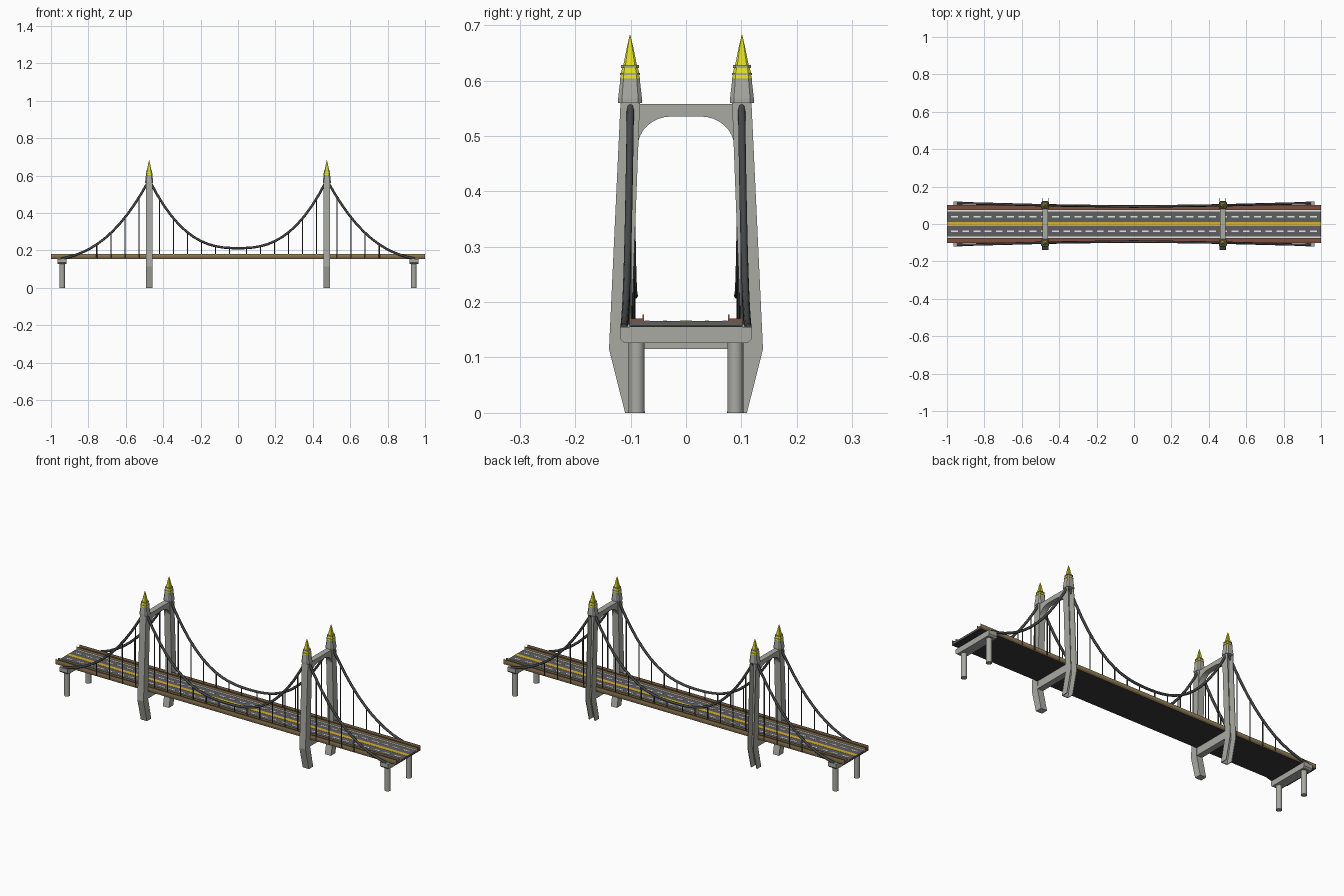
import bpy, bmesh, math

if "Cube" in bpy.data.objects:
    bpy.data.objects.remove(bpy.data.objects["Cube"])

def material(name, rgb):
    m = bpy.data.materials.new(name)
    m.diffuse_color = (*rgb, 1)
    m.use_nodes = True
    m.node_tree.nodes["Principled BSDF"].inputs["Base Color"].default_value = m.diffuse_color
    return m

STONE = material("stone grey", (.40, .40, .37))
GOLD = material("spire yellow", (.74, .72, .02))
STEEL = material("cable steel", (.06, .062, .065))
ROAD = material("asphalt", (.115, .115, .12))
UNDER = material("deck underside", (.04, .04, .04))
BRICK = material("walkway red brown", (.22, .08, .05))
TAN = material("railing tan", (.30, .22, .10))
FASCIA = material("edge beam brown", (.17, .12, .06))
WHITE = material("line white", (.85, .85, .85))
YELLOW = material("line yellow", (.70, .44, .03))

def finish(name, bm, *mats):
    bmesh.ops.recalc_face_normals(bm, faces=bm.faces)
    me = bpy.data.meshes.new(name)
    bm.to_mesh(me)
    bm.free()
    for m in mats:
        me.materials.append(m)
    ob = bpy.data.objects.new(name, me)
    bpy.context.collection.objects.link(ob)
    return ob

def add_box(bm, x0, x1, y0, y1, z0, z1):
    vs = bmesh.ops.create_cube(bm, size=1)["verts"]
    for v in vs:
        v.co = ((x0 + x1) / 2 + v.co.x * (x1 - x0),
                (y0 + y1) / 2 + v.co.y * (y1 - y0),
                (z0 + z1) / 2 + v.co.z * (z1 - z0))

def box(name, mat, *dims):
    bm = bmesh.new()
    add_box(bm, *dims)
    return finish(name, bm, mat)

def prism(name, mat, profile, *spans):
    """Extrude a (y, z) profile along x over each (x0, x1) span."""
    bm = bmesh.new()
    for x0, x1 in spans:
        a = [bm.verts.new((x0, y, z)) for y, z in profile]
        b = [bm.verts.new((x1, y, z)) for y, z in profile]
        bm.faces.new(a)
        bm.faces.new(b[::-1])
        for i in range(len(a)):
            j = (i + 1) % len(a)
            bm.faces.new((a[i], b[i], b[j], a[j]))
    return finish(name, bm, mat)

def tube(name, mat, pts, r, sides=8):
    cu = bpy.data.curves.new(name, "CURVE")
    cu.dimensions = "3D"
    cu.bevel_depth = r
    cu.bevel_resolution = sides // 2 - 2
    cu.use_fill_caps = True
    sp = cu.splines.new("POLY")
    sp.points.add(len(pts) - 1)
    for p, c in zip(sp.points, pts):
        p.co = (*c, 1)
    cu.materials.append(mat)
    ob = bpy.data.objects.new(name, cu)
    bpy.context.collection.objects.link(ob)
    return ob

# Deck, road surface and lane markings
box("deck_underside", UNDER, -1, 1, -.1, .1, .155, .159)
box("road", ROAD, -1, 1, -.1, .1, .159, .166)
box("centre_line", YELLOW, -1, 1, -.0105, .0105, .166, .167)
for s in (-1, 1):
    def strip(name, mat, ya, yb, z0, z1):
        box(name, mat, -1, 1, min(s * ya, s * yb), max(s * ya, s * yb), z0, z1)
    strip("edge_line", WHITE, .066, .075, .166, .167)
    strip("walkway", BRICK, .077, .1, .166, .170)
    strip("inner_railing", TAN, .0755, .0785, .166, .178)
    strip("edge_beam", FASCIA, .099, .102, .155, .166)
    strip("outer_railing", TAN, .099, .102, .166, .180)
    bm = bmesh.new()
    for i in range(33):
        x = -.96 + i * .06
        add_box(bm, x - .018, x + .018, s * .038 - .0035, s * .038 + .0035, .166, .167)
    finish("lane_dashes", bm, WHITE)

# Towers
TX, W = .475, .018
OUTER = [(.110, 0), (.139, .115), (.118, .565)]
INNER = [(.083, .565), (.100, .115), (.074, 0)]

def spire(name, cx, cy):
    # height, half width, and colour slot of the band above
    rings = [(.559, .0215, 0), (.568, .0215, 0), (.600, .0178, 0), (.604, .0178, 1),
             (.610, .0165, 0), (.610, .0182, 0), (.614, .0182, 0), (.614, .0165, 1), (.623, .0140, 0),
             (.623, .0165, 0), (.628, .0165, 0), (.628, .0122, 1), (.660, .0058, 1), (.682, .0006, 1)]
    bm = bmesh.new()
    loops = []
    for z, h, _ in rings:
        c = h * .68
        pts = [(h, -c), (h, c), (c, h), (-c, h), (-h, c), (-h, -c), (-c, -h), (c, -h)]
        loops.append([bm.verts.new((cx + x, cy + y, z)) for x, y in pts])
    for a, b, ring in zip(loops, loops[1:], rings):
        for i in range(8):
            j = (i + 1) % 8
            bm.faces.new((a[i], a[j], b[j], b[i])).material_index = ring[2]
    bm.faces.new(loops[0])
    bm.faces.new(loops[-1]).material_index = 1
    finish(name, bm, STONE, GOLD)

for tx in (-TX, TX):
    full = (tx - W, tx + W)
    # front leg is solid, back leg is a channel open on its outer face
    prism("front_tower_leg", STONE, [(-y, z) for y, z in OUTER + INNER], full)
    prism("back_tower_leg_sides", STONE, OUTER + INNER,
          (tx - W, tx - W + .003), (tx + W - .003, tx + W))
    prism("back_tower_leg_web", STONE, [(y + .004, z) for y, z in INNER[::-1]] + INNER,
          (tx - W + .003, tx + W - .003))
    for s in (-1, 1):
        spire("tower_spire", tx, s * .101)
    # arched top beam: flat soffit with quarter-ellipse haunches
    arc = [(.027 + .06 * math.cos(a), .48 + .055 * math.sin(a))
           for a in [i * math.pi / 16 for i in range(9)]]
    arch = [(.09, .558), (.09, .48)] + arc
    prism("tower_arch", STONE, arch + [(-y, z) for y, z in arch[::-1]], (tx - .015, tx + .015))
    box("tower_cross_beam", STONE, tx - .016, tx + .016, -.105, .105, .115, .155)

# End piers
for px in (-.94, .94):
    cap = [(-.119, .155), (.119, .155), (.119, .134), (.111, .126), (-.111, .126), (-.119, .134)]
    prism("pier_cap", STONE, cap, (px - .024, px + .024))
    for s in (-1, 1):
        bm = bmesh.new()
        bmesh.ops.create_cone(bm, cap_ends=True, segments=16, radius1=.0145, radius2=.0145, depth=.13)
        bmesh.ops.translate(bm, verts=bm.verts, vec=(px, s * .089, .065))
        col = finish("pier_column", bm, STONE)
        for f in col.data.polygons:
            f.use_smooth = len(f.vertices) == 4

# Suspension cables and hangers
END = .945

def main_cable(x):
    t = abs(x) / TX
    return (.093 + .007 * t, .212 + .365 * t ** 2.6)

def side_cable(x):
    u = max(0, (END - abs(x)) / (END - TX))
    return (.112 - .012 * u, .155 + .10 * u + .322 * u ** 2.4)

for s in (-1, 1):
    xs = [-TX + i * TX / 12 for i in range(25)]
    tube("main_cable", STEEL, [(x, s * main_cable(x)[0], main_cable(x)[1]) for x in xs], .0065)
    hangers = []
    for e in (-1, 1):
        xs = [TX + (END - TX) * i / 12 for i in range(13)]
        tube("side_cable", STEEL, [(e * x, s * side_cable(x)[0], side_cable(x)[1]) for x in xs], .0065)
        hangers += [(e * x, *main_cable(x)) for x in (.045, .12, .195, .27, .345, .42)]
        hangers += [(e * x, *side_cable(x)) for x in (.53, .605, .68, .755)]
    for x, y, z in hangers:
        tube("hanger", STEEL, [(x, s * y, .160), (x, s * y, z)], .003, 6)
